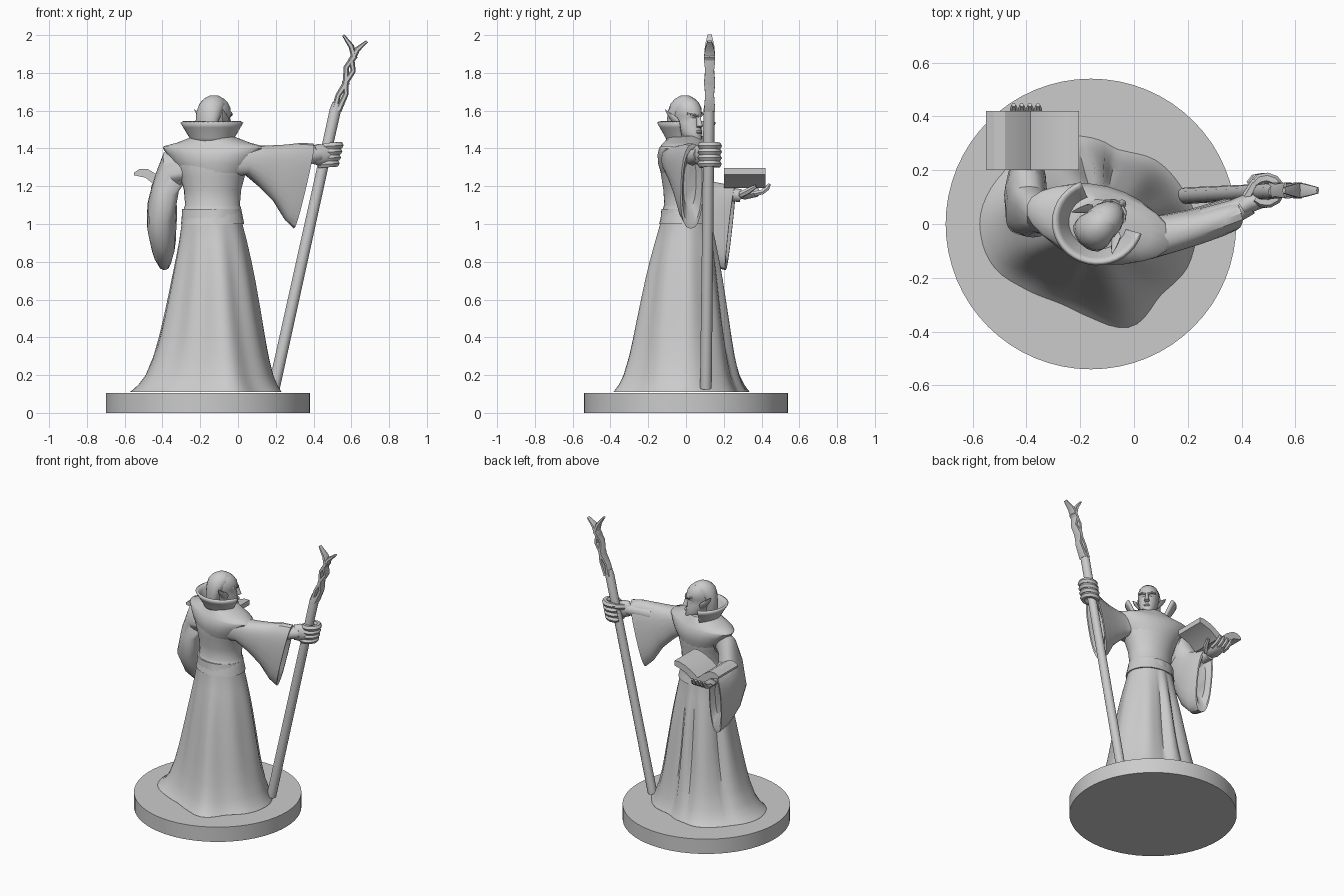
import bpy, bmesh
from math import sin, cos, pi, radians, exp, copysign
from mathutils import Vector as V, Matrix


def loft(name, rings, closed=True, cap=True, xf=None, angle=35):
    """Skin a mesh through a list of equally sized point rings."""
    bm = bmesh.new()
    vs = [[bm.verts.new(p) for p in r] for r in rings]
    n = len(rings[0])
    for a, b in zip(vs, vs[1:]):
        for i in range(n if closed else n - 1):
            j = (i + 1) % n
            bm.faces.new((a[i], a[j], b[j], b[i]))
    if cap and closed:
        bm.faces.new(vs[0])
        bm.faces.new(vs[-1])
    if xf:
        bm.transform(xf)
    bmesh.ops.recalc_face_normals(bm, faces=bm.faces)
    me = bpy.data.meshes.new(name)
    bm.to_mesh(me)
    bm.free()
    ob = bpy.data.objects.new(name, me)
    bpy.context.collection.objects.link(ob)
    bpy.ops.object.select_all(action='DESELECT')
    ob.select_set(True)
    bpy.context.view_layer.objects.active = ob
    bpy.ops.object.shade_smooth_by_angle(angle=radians(angle))
    return ob


def ring(c, u, v, n=16, power=1):
    c, u, v = V(c), V(u), V(v)
    soft = lambda s: copysign(abs(s) ** power, s)
    return [c + u * soft(cos(2 * pi * i / n)) + v * soft(sin(2 * pi * i / n)) for i in range(n)]


def flat_ring(x, y, z, hx, hy, rot=0, n=24):
    return ring((x, y, z), (hx * cos(rot), hx * sin(rot), 0), (-hy * sin(rot), hy * cos(rot), 0), n)


def tube(name, pts, radii, n=8, ref=(0, 0, 1), flat=1):
    pts, rings = [V(p) for p in pts], []
    for i, p in enumerate(pts):
        t = (pts[min(i + 1, len(pts) - 1)] - pts[max(i - 1, 0)]).normalized()
        u = t.cross(V(ref)).normalized()
        rings.append(ring(p, u * radii[i], u.cross(t) * radii[i] * flat, n))
    return loft(name, rings, angle=50)


def sleeve(name, secs):
    """Sections of (top, bottom, sideways half width); the last is a hollow cuff."""
    rings = []
    for t, b, w in secs:
        t, b = V(t), V(b)
        rings.append(ring((t + b) / 2, (t - b) / 2, w, 20, .8))
    mid = sum(rings[-1], V()) / 20
    back = (sum(rings[-2], V()) / 20 - mid) * 0.6
    cuff = rings[-1]
    rings.append([mid + (p - mid) * 0.86 for p in cuff])
    rings.append([mid + back + (p - mid) * 0.55 for p in cuff])
    return loft(name, rings)


# Round base
loft("base", [flat_ring(-0.16, 0, z, 0.54, 0.54, 0, 64) for z in (0, 0.105)])

# Skirt: waist ellipse blending into an irregular hem, with folds
hem = [.39, .365, .335, .30, .32, .365, .375, .39, .415, .395, .345, .315, .35, .41, .37, .395]


def hem_radius(a):
    f = (a / (2 * pi) * 16) % 16
    i, t = int(f), f % 1
    p = [hem[(i + k - 1) % 16] for k in range(4)]
    return p[1] + .5 * t * (p[2] - p[0] + t * (2*p[0] - 5*p[1] + 4*p[2] - p[3] + t * (3*(p[1] - p[2]) + p[3] - p[0])))


rings = []
for z, w in ((1.08, 0), (1.0, .03), (.9, .14), (.8, .24), (.7, .33), (.6, .41), (.5, .49),
             (.4, .57), (.3, .66), (.2, .78), (.15, .88), (.125, .95), (.11, 1)):
    r = []
    for i in range(72):
        a = 2 * pi * i / 72
        r0 = 1 / ((cos(a) / .157) ** 2 + (sin(a) / .13) ** 2) ** .5
        side = w ** (1 + .45 * max(0, -cos(a)))   # the left side flares later
        rad = r0 + (hem_radius(a) - r0) * side + .01 * sin(9 * a + 1) * min(w * 2, 1) * (1.2 - w)
        for c in (72, 100, 150):   # folds at the opening
            rad -= .03 * min(w * 2, 1) * (1.15 - w) * exp(-((a - radians(c)) / .09) ** 2)
        r.append(V((-.14 - .02 * w + rad * cos(a), rad * sin(a), z)))
    rings.append(r)
loft("skirt", rings)

# Bodice with waist flap
loft("bodice", [flat_ring(-.135, 0, z, hx, hy, rot) for z, hx, hy, rot in (
    (1.0, .168, .142, 0), (1.05, .158, .13, 0), (1.09, .15, .12, 0), (1.1, .145, .115, 0), (1.18, .152, .12, -.08),
    (1.25, .172, .13, -.15), (1.32, .205, .137, -.22), (1.38, .225, .13, -.25), (1.44, .14, .1, -.25))])

# Shoulder cape, sloping into the bodice
loft("shoulder_cape", [flat_ring(-.13, 0, z, hx, hy, -.25) for z, hx, hy in (
    (1.27, .175, .13), (1.32, .217, .143), (1.365, .247, .143), (1.4, .277, .13), (1.412, .27, .122),
    (1.43, .2, .112), (1.465, .105, .09))], angle=50)

# Raised collar, open towards the face
rows = []
for rad, z in ((.1, 1.42), (.115, 1.46), (.148, 1.515), (.163, 1.54)):
    rows.append([V((-.135 + rad * cos(a), .008 + rad * .95 * sin(a), z))
                 for a in (radians(112 + 232 * i / 24) for i in range(25))])
collar = loft("collar", rows, closed=False)
m = collar.modifiers.new("thickness", 'SOLIDIFY')
m.thickness, m.offset = .016, 0

# Head parts are built facing +y, then turned
turn = Matrix.Translation((-.118, .004, -.004)) @ Matrix.Rotation(radians(-46), 4, 'Z')


def head_part(name, secs, x=0):
    return loft(name, [flat_ring(x, (b + f) / 2, z, hw, (f - b) / 2, 0, 16) for z, hw, b, f in secs], xf=turn)


head_part("neck", [(1.38, .055, -.05, .05), (1.5, .045, -.05, .045)])
head_part("head", [(1.44, .02, .04, .092), (1.455, .038, 0, .1), (1.475, .048, -.03, .096), (1.49, .053, -.05, .1),
                   (1.51, .058, -.065, .092), (1.54, .064, -.08, .09), (1.565, .064, -.09, .083),
                   (1.58, .068, -.095, .095), (1.62, .068, -.095, .088), (1.65, .058, -.08, .068),
                   (1.67, .04, -.06, .042), (1.68, .015, -.03, .01)])
head_part("hair", [(1.43, .045, -.105, -.03), (1.5, .066, -.112, -.02), (1.55, .073, -.112, -.015),
                   (1.6, .075, -.108, .02), (1.64, .067, -.096, .05), (1.667, .048, -.072, .045),
                   (1.685, .018, -.035, .01)])
head_part("nose", [(1.515, .012, .08, .1), (1.522, .017, .08, .118), (1.545, .011, .075, .11), (1.585, .009, .07, .097)])
head_part("lips", [(1.482, .012, .08, .1), (1.488, .022, .07, .105), (1.496, .022, .07, .104), (1.5, .012, .08, .098)])
for s in (-1, 1):
    loft("ear", [ring((s * x, y, z), (0, r, r * .3), (s * r * .4, 0, 0), 8) for x, y, z, r in (
        (.06, .005, 1.515, .008), (.072, 0, 1.54, .022), (.083, -.01, 1.56, .024),
        (.097, -.032, 1.585, .015), (.108, -.052, 1.61, .002))], xf=turn)
    loft("brow", [ring((s * x, y, z), (0, .008, 0), (0, 0, .007), 6) for x, y, z in (
        (.008, .095, 1.575), (.032, .088, 1.585), (.056, .058, 1.592))], xf=turn)

# Outstretched sleeve, hanging cuff
sleeve("staff_arm_sleeve", [
    ((-.06, -.03, 1.42), (-.06, -.03, 1.24), (.02, .09, 0)),
    ((.05, -.05, 1.42), (.04, -.05, 1.26), (-.02, .08, 0)),
    ((.15, -.035, 1.415), (.11, -.035, 1.2), (-.02, .07, 0)),
    ((.25, -.01, 1.42), (.19, -.015, 1.12), (-.02, .065, 0)),
    ((.34, .02, 1.43), (.25, .005, 1.02), (-.02, .063, 0)),
    ((.40, .04, 1.425), (.295, .025, .975), (-.015, .06, 0))])
# Bent sleeve under the book
sleeve("book_arm_sleeve", [
    ((-.27, .06, 1.40), (-.28, .0, 1.24), (.02, -.08, .02)),
    ((-.35, .09, 1.37), (-.33, -.02, 1.22), (-.055, -.03, .04)),
    ((-.375, .12, 1.28), (-.375, -.05, 1.16), (-.065, 0, .02)),
    ((-.39, .14, 1.225), (-.41, -.04, 1.0), (-.075, 0, 0)),
    ((-.40, .19, 1.215), (-.405, .03, .87), (-.08, 0, 0)),
    ((-.40, .23, 1.205), (-.395, .12, .78), (-.07, 0, 0)),
    ((-.40, .26, 1.2), (-.39, .21, .755), (-.055, .01, 0))])

# Staff with a twisted forked head
def staff_at(z):
    t = (z - .13) / 1.45
    return V((.19 + .32 * t, .105 + .017 * t, z))


tube("staff", [staff_at(z) for z in (.13, .7, 1.3, 1.6, 1.64)], [.031, .03, .029, .03, .024], 12, (0, 1, 0))
for s, path in enumerate((
        ((.51, 1.6), (.53, 1.68), (.572, 1.745), (.573, 1.83), (.615, 1.885), (.6, 1.94), (.557, 2.0)),
        ((.53, 1.6), (.572, 1.69), (.568, 1.75), (.61, 1.81), (.6, 1.865), (.632, 1.925), (.683, 1.968)))):
    tube("staff_prong", [(x, .125, z) for x, z in path], [.018, .014, .018, .014, .018, .015, .007],
         6, (0, 1, 0), 1.9)

# Hand gripping the staff
tube("staff_wrist", [(.26, .01, 1.35), (.37, .045, 1.36), (.43, .075, 1.367)], [.05, .045, .04])
tube("staff_palm", [(.40, .06, 1.367), (.43, .08, 1.367), (.47, .09, 1.367), (.51, .1, 1.367)], [.032, .037, .032, .018],
     10, (0, 0, 1), 1.6)
for k in range(4):
    c = staff_at(1.317 + k * .032) + V((.018, .005, 0))
    arc = [radians(220 + 290 * i / 9) for i in range(10)]
    tube("grip_finger", [c + V((.05 * cos(a), .046 * sin(a), .004 * cos(a))) for a in arc], [.02] * 9 + [.013], 6)
tube("grip_thumb", [(.42, .10, 1.39), (.45, .15, 1.40), (.49, .165, 1.41)], [.02, .019, .012], 6)

# Hand under the book
tube("book_wrist", [(-.40, .15, 1.15), (-.40, .25, 1.155), (-.40, .29, 1.15)], [.045, .036, .034])
tube("book_palm", [(-.40, .27, 1.15), (-.40, .31, 1.15), (-.40, .37, 1.165), (-.40, .39, 1.175)],
     [.03, .048, .052, .04], 10, (0, 0, 1), .45)
for k in range(4):
    x = -.445 + k * .03
    tube("palm_finger", [(x, .36, 1.16), (x, .405, 1.17), (x - .002, .43, 1.19), (x - .002, .443, 1.212)],
         [.015, .015, .014, .008], 6)
tube("palm_thumb", [(-.36, .29, 1.155), (-.33, .33, 1.175), (-.315, .37, 1.2)], [.018, .017, .01], 6)

# Open book: one profile swept front to back
top = [(-.55, 1.272), (-.52, 1.292), (-.48, 1.292), (-.43, 1.262), (-.385, 1.222),
       (-.345, 1.252), (-.29, 1.282), (-.24, 1.297), (-.205, 1.297)]
low = [(-.205, 1.262), (-.29, 1.235), (-.35, 1.19), (-.42, 1.19), (-.49, 1.245), (-.55, 1.258)]
loft("open_book", [[V((x, y, z)) for x, z in top + low] for y in (.2, .42)], angle=25)
